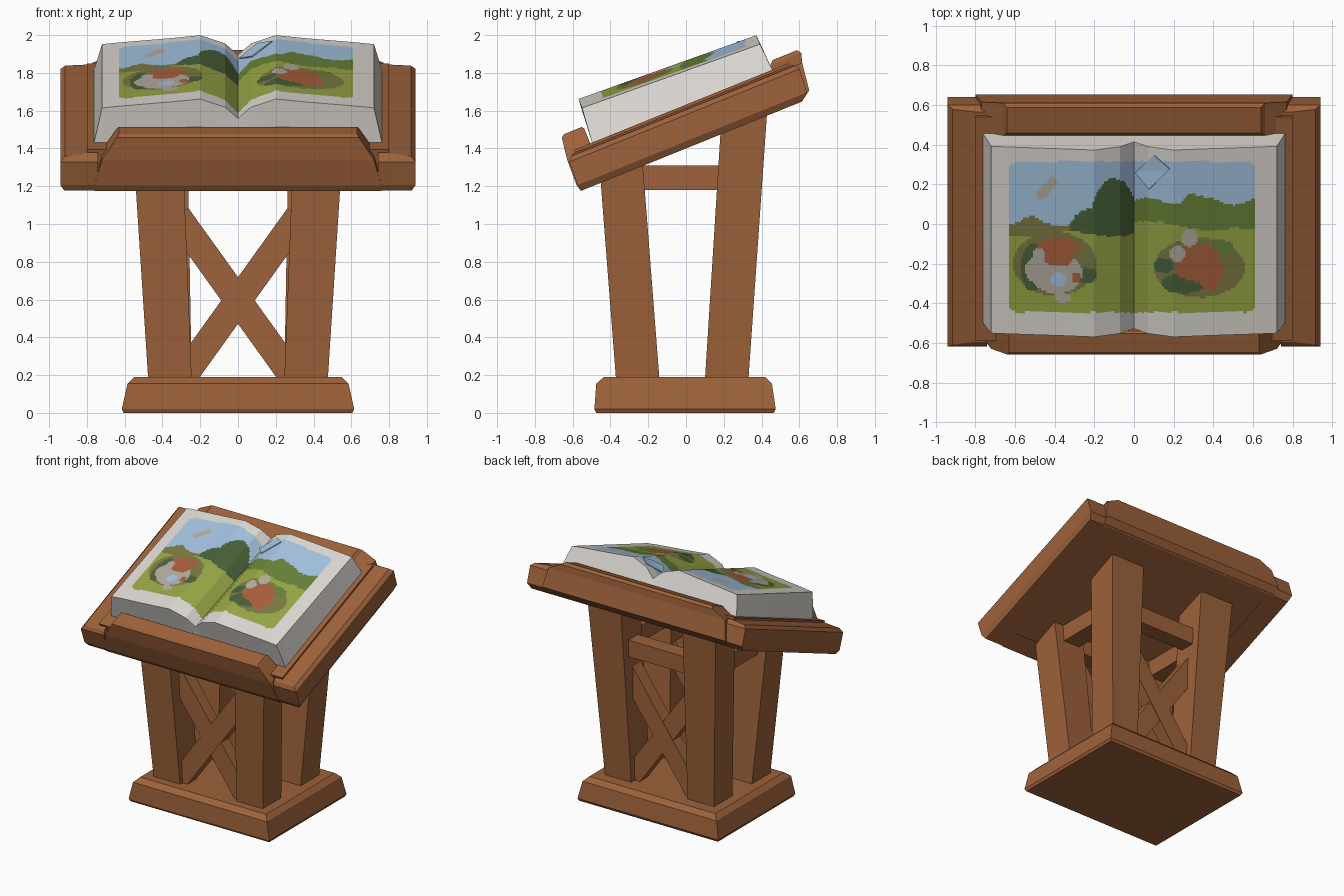
import bpy, bmesh, math
from mathutils import Matrix, Vector

if "Cube" in bpy.data.objects:
    bpy.data.objects.remove(bpy.data.objects["Cube"])

COLOURS = {
    "wood": (.34, .122, .043), "paper": (.72, .69, .65), "sky_blue": (.37, .55, .74),
    "meadow_green": (.31, .38, .06), "hill_green": (.14, .22, .04),
    "forest_green": (.065, .12, .04), "olive": (.20, .19, .055),
    "terracotta": (.40, .115, .045), "stone": (.45, .41, .35),
}
NAMES = list(COLOURS)
MATS = {}
for n, c in COLOURS.items():
    MATS[n] = bpy.data.materials.new(n)
    MATS[n].diffuse_color = (*c, 1)

TILT = Matrix.Translation((0, 0, 1.4)) @ Matrix.Rotation(math.radians(22), 4, 'X')


def finish(name, bm, mats, matrix=Matrix()):
    bmesh.ops.transform(bm, matrix=matrix, verts=bm.verts)
    bmesh.ops.recalc_face_normals(bm, faces=bm.faces)
    me = bpy.data.meshes.new(name)
    bm.to_mesh(me)
    bm.free()
    for m in mats:
        me.materials.append(MATS[m])
    ob = bpy.data.objects.new(name, me)
    bpy.context.collection.objects.link(ob)
    return ob


def loft(name, rings, matrix=Matrix()):
    """Solid through stacked rectangles (x0, x1, y0, y1, z)."""
    bm = bmesh.new()
    loops = [[bm.verts.new((x, y, z)) for x, y in ((a, c), (b, c), (b, d), (a, d))]
             for a, b, c, d, z in rings]
    bm.faces.new(loops[0])
    bm.faces.new(loops[-1])
    for lo, hi in zip(loops, loops[1:]):
        for i in range(4):
            j = (i + 1) % 4
            bm.faces.new((lo[i], lo[j], hi[j], hi[i]))
    return finish(name, bm, ["wood"], matrix)


def box(name, a, b, c, d, e, f, matrix=Matrix()):
    return loft(name, [(a, b, c, d, e), (a, b, c, d, f)], matrix)


# Base plinth
loft("base", [(-.605, .605, -.475, .465, 0), (-.615, .615, -.485, .475, .02),
              (-.585, .585, -.475, .455, .155), (-.55, .55, -.435, .42, .19)])

# Splayed legs and the side, front and rear bars under the top
for s, side in ((1, "right"), (-1, "left")):
    flip = Matrix.Scale(s, 4, (1, 0, 0))
    loft("front_leg_" + side, [(.245, .475, -.37, -.14, .17), (.29, .55, -.46, -.23, 1.33)], flip)
    loft("rear_leg_" + side, [(.245, .475, .10, .33, .17), (.27, .56, .19, .43, 1.6)], flip)
    box("side_bar_" + side, .33, .47, -.28, .24, 1.18, 1.31, flip)
for label, y in (("front", -.33), ("rear", .28)):
    box(label + "_bar", -.35, .35, y - .06, y + .06, 1.18, 1.31)

# Crossed braces between the front pair and the rear pair of legs
for label, y in (("front", -.29), ("rear", .24)):
    for s in (1, -1):
        m = Matrix.Translation((0, y, .595)) @ Matrix.Rotation(s * math.atan2(.33, .46), 4, 'Y')
        t = .05 + .002 * s
        box(label + "_brace", -.072, .072, -t, t, -.55, .55, m)

# Tilted top: board, side rails, front and rear lips
box("desk_board", -.80, .80, -.55, .67, .004, .215, TILT)
for s, side in ((1, "right"), (-1, "left")):
    loft("side_rail_" + side, [(.74, .92, -.595, .66, 0), (.74, .94, -.605, .705, .035),
                               (.74, .94, -.60, .715, .165), (.74, .915, -.58, .70, .19),
                               (.74, .80, -.56, .69, .20)],
         TILT @ Matrix.Scale(s, 4, (1, 0, 0)))
loft("front_lip", [(-.76, .76, -.60, -.46, 0), (-.76, .76, -.61, -.46, .035),
                   (-.72, .72, -.606, -.46, .18), (-.64, .64, -.588, -.46, .30),
                   (-.63, .63, -.57, -.47, .312)], TILT)
loft("rear_lip", [(-.80, .80, .575, .66, 0), (-.80, .80, .575, .72, .04),
                  (-.77, .77, .575, .74, .19), (-.66, .66, .578, .755, .24),
                  (-.64, .64, .60, .74, .262)], TILT)

# Open book: page height across the spread
PROFILE = [(0, .325), (.07, .39), (.2, .436), (.35, .42), (.63, .395), (.72, .385)]


def page_height(x, u):
    x = abs(x)
    for (a, p), (b, q) in zip(PROFILE, PROFILE[1:]):
        if x <= b + 1e-6:
            return p + (q - p) * (x - a) / (b - a) - .02 * (u - .07) / .5
    return PROFILE[-1][1]


# Painted scene: blobs (colour, centre x, y, radius x, y), first match wins
BLOBS = [
    ("sky_blue", -.38, -.28, .04, .035), ("stone", -.48, -.16, .035, .04),
    ("terracotta", -.38, -.12, .11, .05), ("terracotta", -.38, -.17, .075, .045),
    ("terracotta", -.29, -.27, .025, .025), ("stone", -.39, -.25, .13, .10),
    ("stone", -.50, -.23, .05, .06), ("stone", -.36, -.37, .045, .025),
    ("forest_green", -.51, -.22, .06, .12), ("forest_green", -.25, -.26, .06, .04),
    ("olive", -.40, -.20, .21, .16),
    ("stone", .28, -.07, .04, .045), ("stone", .22, -.15, .04, .04),
    ("terracotta", .33, -.16, .10, .06), ("terracotta", .33, -.23, .125, .06),
    ("terracotta", .38, -.27, .06, .06), ("forest_green", .15, -.21, .05, .04),
    ("forest_green", .25, -.30, .11, .05), ("hill_green", .44, -.12, .06, .04),
    ("olive", .33, -.22, .23, .15),
]


def inside(x, y, cx, cy, rx, ry):
    return ((x - cx) / rx) ** 2 + ((y - cy) / ry) ** 2 < 1


def paint(x, y):
    # rounded picture border
    dx, dy = max(abs(x + .01) - .575, 0), max(abs(y + .065) - .335, 0)
    if math.hypot(dx, dy) > .045:
        return "paper"
    for colour, *e in BLOBS:
        if inside(x, y, *e):
            return colour
    if y < (-.05 if x < 0 else .01 - .08 * x) + .012 * math.sin(14 * x):
        return "meadow_green"
    if x < 0 and (inside(x, y, -.10, .0, .12, .23) or inside(x, y, -.20, -.02, .12, .10)):
        return "forest_green"
    if x < 0 and y < -.005 + .045 * math.exp(-((x + .52) / .06) ** 2):
        return "olive"
    if x >= 0 and y < .115 + .02 * math.sin(22 * x) + .04 * math.exp(-((x - .28) / .04) ** 2):
        return "hill_green"
    t = (x + .44) * .7 + (y - .18) * .7
    w = (y - .18) * .7 - (x + .44) * .7
    return "stone" if abs(t) < .065 and abs(w) < .025 else "sky_blue"


bm = bmesh.new()
NX, NU, U0, U1 = 144, 80, -.43, .57
grid = []
for j in range(NU + 1):
    u = U0 + (U1 - U0) * j / NU
    row = []
    for i in range(NX + 1):
        x = -.72 + .01 * i
        row.append(bm.verts.new((x, u, page_height(x, u))))
    grid.append(row)
for j in range(NU):
    for i in range(NX):
        f = bm.faces.new((grid[j][i], grid[j][i + 1], grid[j + 1][i + 1], grid[j + 1][i]))
        c = TILT @ f.calc_center_median()
        f.material_index = NAMES.index(paint(c.x, c.y))
# page edges flare down to the board
rim = grid[0] + [r[-1] for r in grid[1:]] + grid[-1][-2::-1] + [r[0] for r in grid[-2:0:-1]]
foot = [bm.verts.new((v.co.x * 1.06, .065 + (v.co.y - .07) * 1.03, .21)) for v in rim]
for k in range(len(rim)):
    n = (k + 1) % len(rim)
    bm.faces.new((rim[k], rim[n], foot[n], foot[k])).material_index = NAMES.index("paper")
bm.faces.new(foot).material_index = NAMES.index("paper")
finish("open_book", bm, NAMES, TILT)

# Folded leaf near the spine
bm = bmesh.new()
pts = [(x, u, page_height(x, u) + h) for x, u, h in
       ((.005, .42, .03), (.075, .345, .008), (.18, .47, .012), (.10, .53, .006))]
vs = [bm.verts.new(p) for p in pts]
bm.faces.new((vs[0], vs[1], vs[2]))
bm.faces.new((vs[0], vs[2], vs[3]))
leaf = finish("folded_leaf", bm, ["sky_blue"], TILT)
leaf.modifiers.new("thickness", 'SOLIDIFY').thickness = .006

for m in bpy.data.materials:
    if m.users and not m.is_grease_pencil:
        m.use_nodes = True
        m.node_tree.nodes["Principled BSDF"].inputs["Base Color"].default_value = m.diffuse_color
